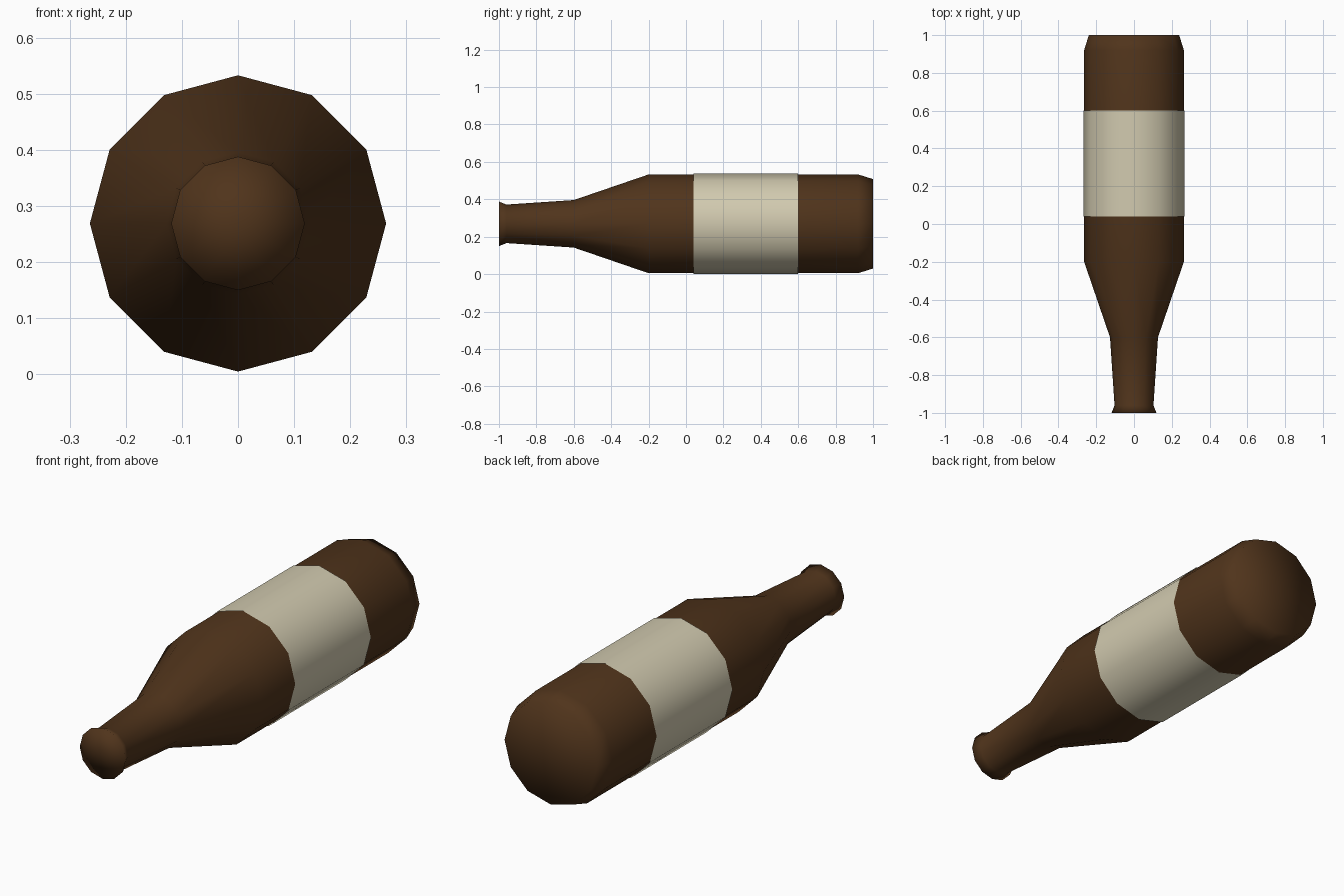
import bpy, bmesh, math

if "Cube" in bpy.data.objects:
    bpy.data.objects.remove(bpy.data.objects["Cube"])

SIDES = 12
AXIS_Z = 0.269


def material(name, color):
    m = bpy.data.materials.new(name)
    m.diffuse_color = (*color, 1)
    m.use_nodes = True
    m.node_tree.nodes["Principled BSDF"].inputs["Base Color"].default_value = m.diffuse_color
    return m


def lathe(name, profile, mat, capped):
    """Revolve (y, radius) points around the horizontal bottle axis."""
    bm = bmesh.new()
    rings = []
    for y, r in profile:
        angles = [2 * math.pi * i / SIDES for i in range(SIDES)]
        rings.append([bm.verts.new((r * math.cos(a), y, AXIS_Z + r * math.sin(a)))
                      for a in angles])
    for a, b in zip(rings, rings[1:]):
        for i in range(SIDES):
            j = (i + 1) % SIDES
            bm.faces.new((a[i], b[i], b[j], a[j]))
    if capped:
        # mouth and base, fanned around a centre point
        for ring, (y, r) in ((rings[0], profile[0]), (rings[-1], profile[-1])):
            centre = bm.verts.new((0, y, AXIS_Z))
            for i in range(SIDES):
                bm.faces.new((ring[i], ring[(i + 1) % SIDES], centre))
    bmesh.ops.recalc_face_normals(bm, faces=bm.faces)
    # open tubes: make sure normals point away from the axis
    bm.normal_update()
    f = bm.faces[0] if hasattr(bm.faces, "ensure_lookup_table") and not bm.faces.ensure_lookup_table() else None
    c = f.calc_center_median()
    if f.normal.x * c.x + f.normal.z * (c.z - AXIS_Z) < 0:
        bmesh.ops.reverse_faces(bm, faces=bm.faces)
    for f in bm.faces:
        f.smooth = True
    mesh = bpy.data.meshes.new(name)
    bm.to_mesh(mesh)
    bm.free()
    mesh.materials.append(mat)
    obj = bpy.data.objects.new(name, mesh)
    bpy.context.collection.objects.link(obj)
    return obj


# glass bottle lying down, from lip to base
lathe("bottle",
      [(-1.0, 0.119), (-0.96, 0.103), (-0.6, 0.127), (-0.2, 0.264),
       (0.92, 0.264), (1.0, 0.239)],
      material("brown_glass", (0.08, 0.034, 0.011)), True)

# paper label wrapped around the body
lathe("label", [(0.04, 0.268), (0.6, 0.268)],
      material("cream_paper", (0.64, 0.59, 0.43)), False)
